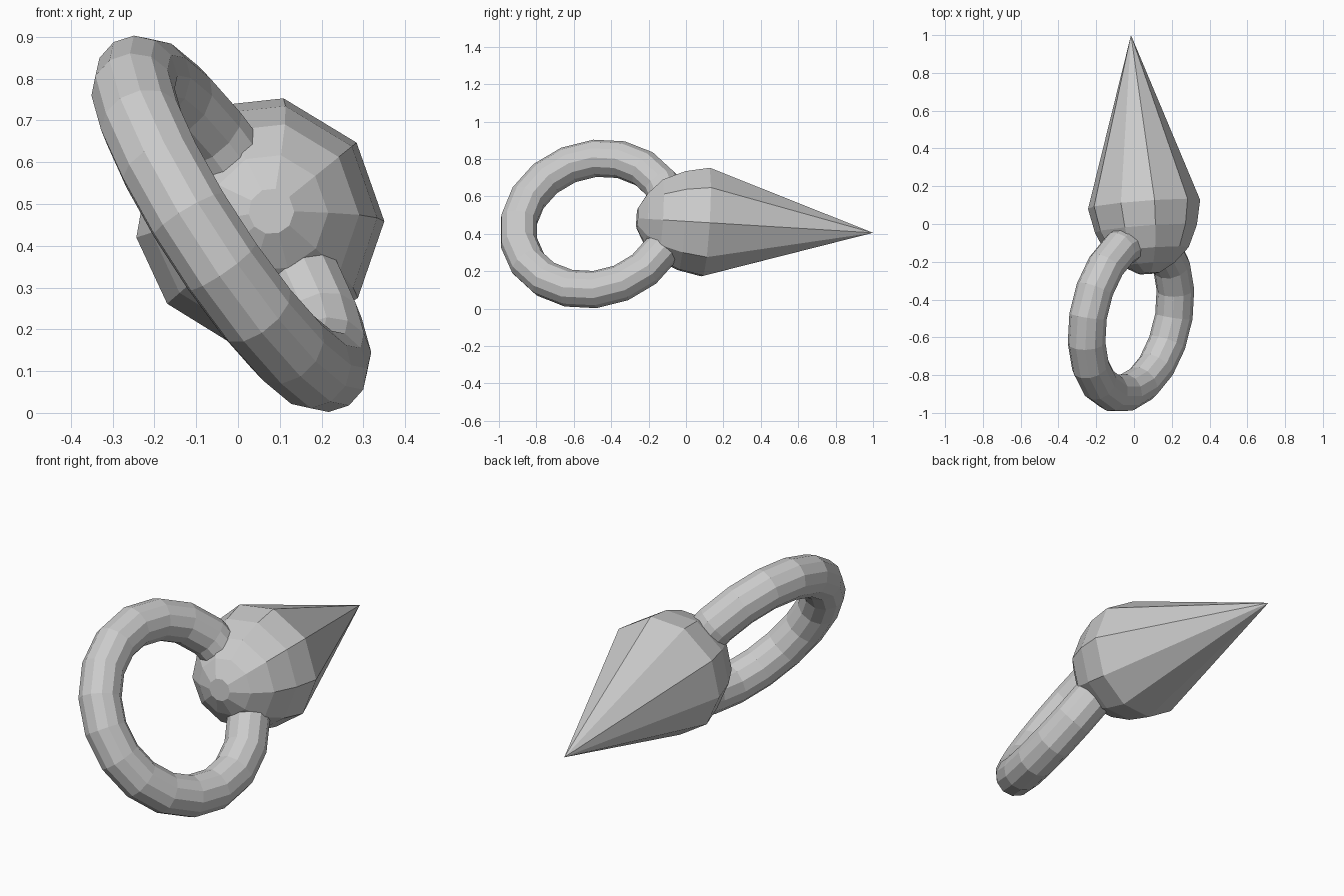
import bpy, bmesh, math
from mathutils import Vector

cube = bpy.data.objects.get("Cube")
if cube:
    bpy.data.objects.remove(cube, do_unlink=True)

# Single plain grey
grey = bpy.data.materials.new("plain_grey")
grey.use_nodes = True
COLOUR = (0.6, 0.6, 0.6, 1)
grey.diffuse_color = COLOUR
grey.node_tree.nodes["Principled BSDF"].inputs["Base Color"].default_value = COLOUR


def add_object(name, bm):
    bmesh.ops.recalc_face_normals(bm, faces=bm.faces)
    mesh = bpy.data.meshes.new(name)
    bm.to_mesh(mesh)
    bm.free()
    mesh.materials.append(grey)
    obj = bpy.data.objects.new(name, mesh)
    bpy.context.collection.objects.link(obj)
    return obj


def bridge(bm, ring_a, ring_b):
    count = len(ring_a)
    for i in range(count):
        j = (i + 1) % count
        bm.faces.new((ring_a[i], ring_a[j], ring_b[j], ring_b[i]))


# Pointed body: rounded front, ten-sided cone to the back
tip = Vector((-0.016, 1.0, 0.405))
centre = Vector((0.052, 0.105, 0.46))
axis = (tip - centre).normalized()
side = (Vector((1, 0, 0)) - axis * axis.x).normalized()
up = side.cross(axis)
angles = [0, 39, 79, 114, 152, 188, 222, 255, 288, 322]
profile = [(0, 0.299), (-0.13, 0.272), (-0.245, 0.22), (-0.32, 0.14), (-0.368, 0.055)]

bm = bmesh.new()
rings = []
for offset, radius in profile:
    ring = []
    for a in map(math.radians, angles):
        spoke = side * math.cos(a) + up * math.sin(a)
        ring.append(bm.verts.new(centre + axis * offset + spoke * radius))
    rings.append(ring)
for ring_a, ring_b in zip(rings, rings[1:]):
    bridge(bm, ring_a, ring_b)
bm.faces.new(rings[-1])
point = bm.verts.new(tip)
for i, vert in enumerate(rings[0]):
    bm.faces.new((vert, point, rings[0][i - 1]))
add_object("pointed_body", bm)

# Tilted ring through the front of the body
MAJOR, MINOR = 18, 12
RING_RADIUS, TUBE_RADIUS = 0.418, 0.1
normal = Vector((0.826, -0.18, 0.535)).normalized()
across = (Vector((0, 1, 0)) - normal * normal.y).normalized()
along = normal.cross(across)

bm = bmesh.new()
loops = []
for i in range(MAJOR):
    a = math.tau * (i + 0.5) / MAJOR
    out = across * math.cos(a) + along * math.sin(a)
    loop = []
    for j in range(MINOR):
        b = math.tau * j / MINOR
        loop.append(bm.verts.new(out * (RING_RADIUS + TUBE_RADIUS * math.cos(b))
                                 + normal * TUBE_RADIUS * math.sin(b)))
    loops.append(loop)
for i in range(MAJOR):
    bridge(bm, loops[i - 1], loops[i])
ring_obj = add_object("ring", bm)
ring_obj.location = (-0.016, -0.488, 0.4525)
